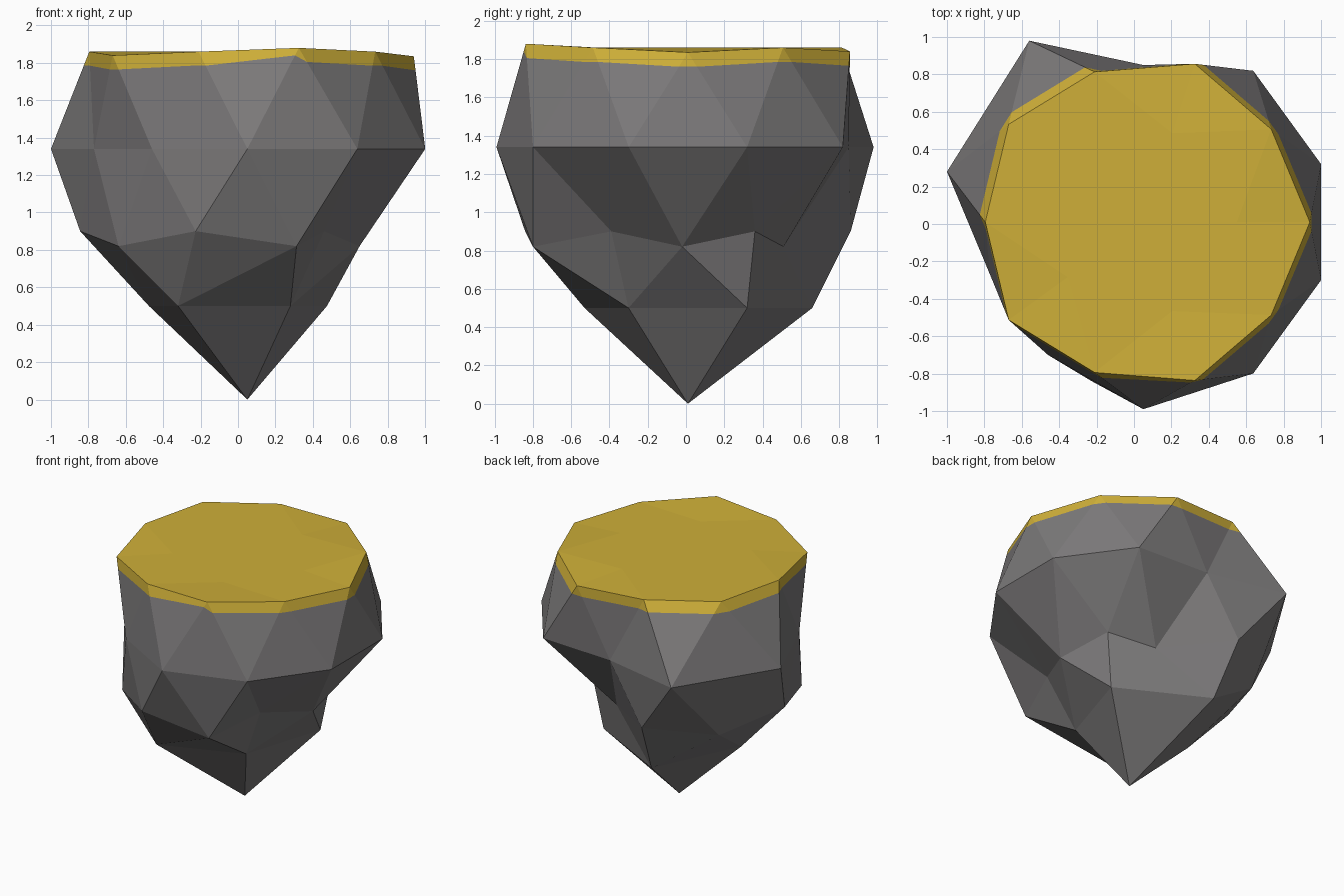
import bpy
import bmesh
from math import cos, sin, radians
from mathutils import Vector

cube = bpy.data.objects.get("Cube")
if cube:
    bpy.data.objects.remove(cube, do_unlink=True)

AXIS_X, AXIS_Y = 0.05, 0.01


def material(name, color):
    mat = bpy.data.materials.new(name)
    mat.use_nodes = True
    mat.diffuse_color = (*color, 1)
    bsdf = mat.node_tree.nodes["Principled BSDF"]
    bsdf.inputs["Base Color"].default_value = (*color, 1)
    bsdf.inputs["Roughness"].default_value = 0.9
    return mat


def ring(count, radius, z, phase=0, moved=None):
    """Regular ring of points; 'moved' gives dented or bulged x, y spots."""
    points = []
    for i in range(count):
        a = radians(phase + 360 * i / count)
        p = Vector((AXIS_X + radius * cos(a), AXIS_Y + radius * sin(a), z))
        if moved and i in moved:
            p.x, p.y = moved[i]
        points.append(p)
    return points


def build(name, polygons, mat):
    """Weld a list of point polygons into one flat-shaded object."""
    bm = bmesh.new()
    for poly in polygons:
        bm.faces.new([bm.verts.new(p) for p in poly])
    bmesh.ops.remove_doubles(bm, verts=bm.verts, dist=0.0005)
    bmesh.ops.recalc_face_normals(bm, faces=bm.faces)
    # Open shells: make sure the faces point away from the middle
    middle = Vector((AXIS_X, AXIS_Y, 1.2))
    if sum((f.calc_center_median() - middle).dot(f.normal) for f in bm.faces) < 0:
        bmesh.ops.reverse_faces(bm, faces=bm.faces)
    mesh = bpy.data.meshes.new(name)
    bm.to_mesh(mesh)
    bm.free()
    mesh.materials.append(mat)
    obj = bpy.data.objects.new(name, mesh)
    bpy.context.scene.collection.objects.link(obj)
    return obj


# Rings from top to bottom
rim = [p for pair in zip(ring(5, 0.89, 1.86), ring(5, 0.845, 1.86, 36)) for p in pair]
for i, z in {0: 1.835, 2: 1.84, 6: 1.84, 8: 1.88}.items():
    rim[i].z = z
inner = ring(5, 0.5, 1.86)
centre = Vector((AXIS_X, AXIS_Y, 1.86))

waist = ring(10, 1, 1.34, 18, {2: (0.05, 0.85), 3: (-0.56, 0.98), 4: (-1, 0.28),
                               5: (-0.77, -0.27), 6: (-0.46, -0.7)})
low_even = ring(5, 0.851, 0.82, 0, {0: (0.65, -0.02), 1: (0.23, 0.51)})
low_odd = ring(5, 0.894, 0.9, 36, {0: (0.54, 0.36), 4: (0.46, -0.39)})
low = [p for pair in zip(low_even, low_odd) for p in pair]
foot = ring(5, 0.526, 0.5, 36, {1: (-0.17, 0.66), 3: (-0.32, -0.53), 4: (0.28, -0.3)})
tip = Vector((AXIS_X, AXIS_Y, 0))


def band_point(top, bottom, drop=0.075):
    return top.lerp(bottom, drop / (top.z - bottom.z))


# Lower edge of the top layer, two points under each rim corner
band_a = [band_point(rim[i], waist[i - 1], 0.04 if i == 8 else 0.075) for i in range(10)]
band_b = [band_point(rim[i], waist[i]) for i in range(10)]

cover, rock = [], []
for i in range(10):
    j = (i + 1) % 10
    # Side of the top layer and the upper rock below it
    cover.append((rim[i], band_a[i], band_b[i]))
    cover.append((rim[i], band_b[i], band_a[j], rim[j]))
    rock.append((band_a[i], waist[i - 1], waist[i], band_b[i]))
    rock.append((band_b[i], waist[i], band_a[j]))
    # Overhanging middle rock
    rock.append((waist[i], low[i], low[j]))
    rock.append((waist[i - 1], low[i], waist[i]))

for k in range(5):
    n = (k + 1) % 5
    c, m, d = rim[2 * k], rim[2 * k + 1], rim[2 * n]
    # Flat top surface
    cover += [(inner[k], c, m), (inner[k], m, inner[n]), (inner[n], m, d),
              (centre, inner[k], inner[n])]
    # Tapering bottom rock
    side, mid, after = low[2 * k], low[2 * k + 1], low[2 * n]
    rock += [(side, foot[k], mid), (mid, foot[k], after),
             (after, foot[k], foot[n]), (foot[k], tip, foot[n])]

build("ground_cover", cover, material("golden yellow", (0.62, 0.43, 0.04)))
build("rock_base", rock, material("stone grey", (0.2, 0.193, 0.195)))
